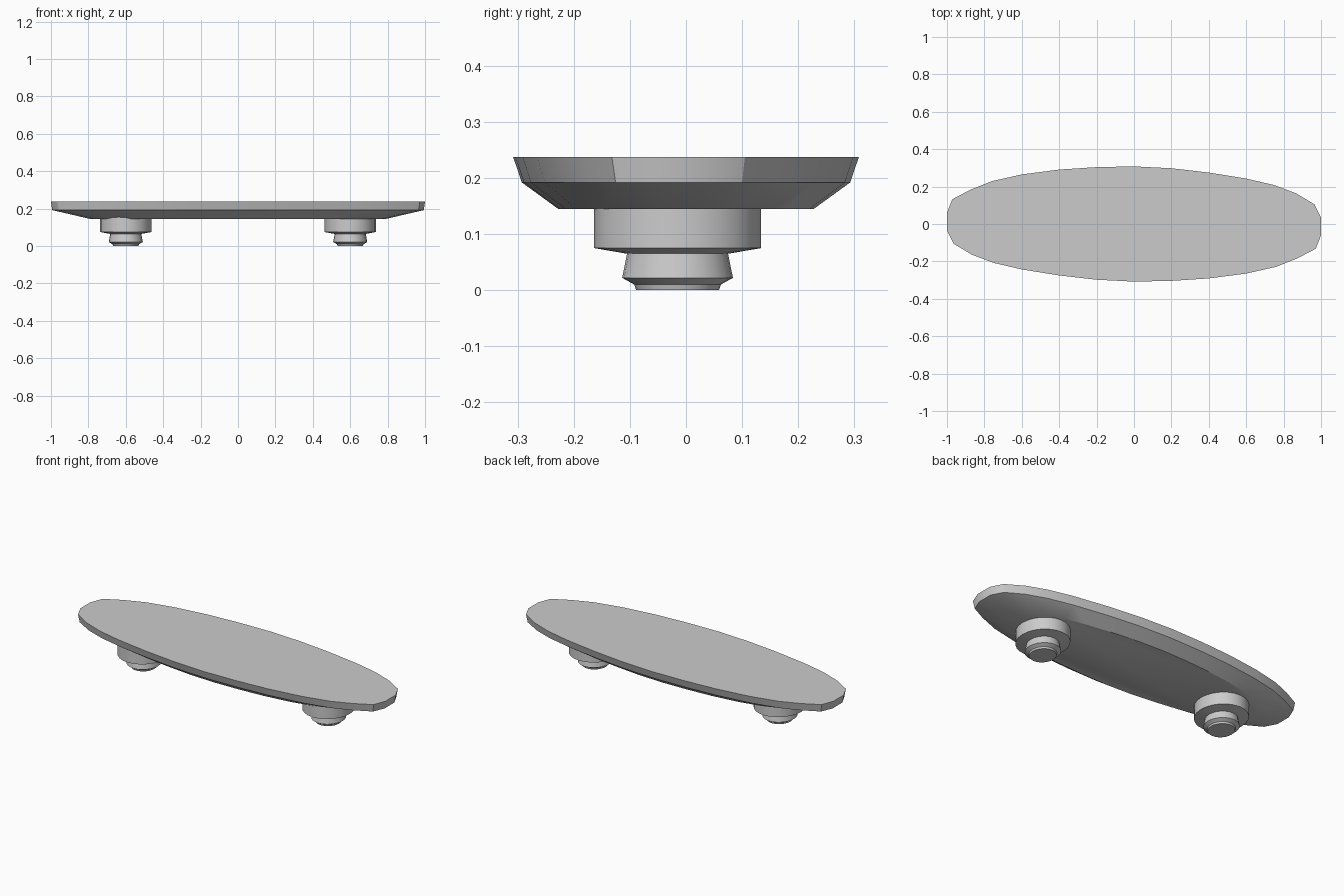
import bpy, bmesh, math

if "Cube" in bpy.data.objects:
    bpy.data.objects.remove(bpy.data.objects["Cube"])


def loft(name, rings, location=(0, 0, 0), angle=30):
    """Join stacked rings (lists of 3D points) into a capped solid."""
    bm = bmesh.new()
    loops = [[bm.verts.new(p) for p in ring] for ring in rings]
    n = len(loops[0])
    for a, b in zip(loops, loops[1:]):
        for i in range(n):
            j = (i + 1) % n
            bm.faces.new((a[i], a[j], b[j], b[i]))
    bm.faces.new(loops[0][::-1])
    bm.faces.new(loops[-1])
    bmesh.ops.recalc_face_normals(bm, faces=bm.faces)
    mesh = bpy.data.meshes.new(name)
    bm.to_mesh(mesh)
    bm.free()
    obj = bpy.data.objects.new(name, mesh)
    obj.location = location
    bpy.context.collection.objects.link(obj)
    bpy.ops.object.select_all(action='DESELECT')
    obj.select_set(True)
    bpy.context.view_layer.objects.active = obj
    bpy.ops.object.shade_smooth_by_angle(angle=math.radians(angle))
    return obj


# Deck: slightly skewed oval, half outline repeated by a half turn
half = [(1, 0.035), (0.965, 0.105), (0.865, 0.165), (0.75, 0.208),
        (0.6, 0.243), (0.4, 0.275), (0.2, 0.298), (0, 0.308),
        (-0.2, 0.304), (-0.4, 0.291), (-0.6, 0.265), (-0.76, 0.229),
        (-0.875, 0.183), (-0.972, 0.132), (-1, 0.06)]
outline = half + [(-x, -y) for x, y in half]
deck_levels = [(0.145, 0.79, 0.74), (0.192, 0.993, 0.95), (0.237, 1, 1)]
loft("deck", [[(x * sx, y * sy, z) for x, y in outline]
              for z, sx, sy in deck_levels])

# Stepped wheel mounts: the same slightly oval turned profile at each end
profile = [(0.068, 0), (0.071, 0.01), (0.091, 0.022), (0.083, 0.065),
           (0.137, 0.075), (0.137, 0.155)]
SIDES = 24
for side, x in (("left", -0.6), ("right", 0.6)):
    rings = [[(r * math.cos(2 * math.pi * i / SIDES),
               1.085 * r * math.sin(2 * math.pi * i / SIDES), z)
              for i in range(SIDES)] for r, z in profile]
    loft(side + "_wheel_mount", rings, (x, -0.015, 0))
